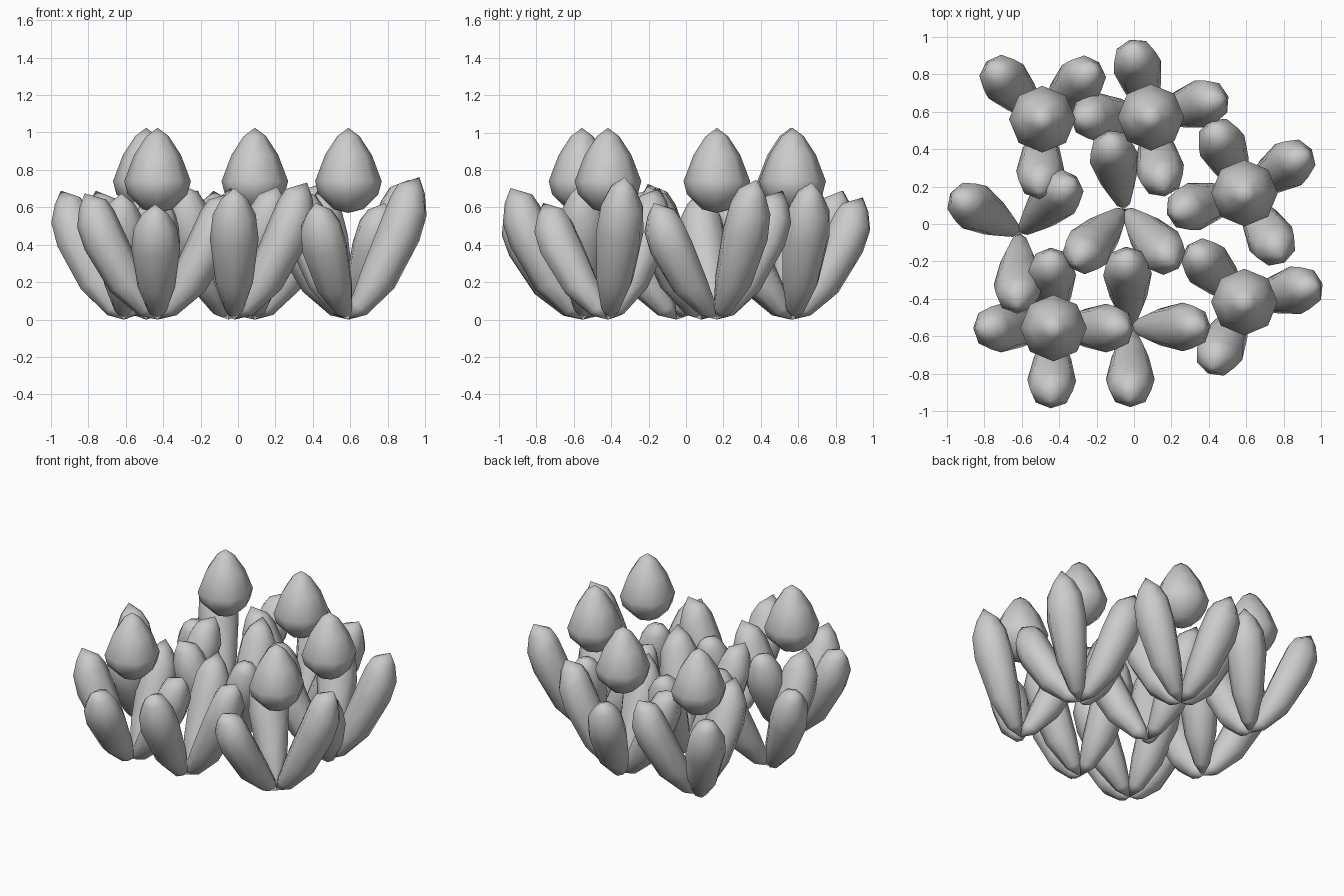
import bpy, math
from math import sin, cos, radians, pi

if "Cube" in bpy.data.objects:
    bpy.data.objects.remove(bpy.data.objects["Cube"])

def mesh_object(name, rings, tip_low, tip_high):
    """Skin equal-sized rings of points, closing both ends with a point."""
    n = len(rings[0])
    verts = [p for r in rings for p in r] + [tip_low, tip_high]
    lo, hi = len(verts) - 2, len(verts) - 1
    faces = []
    for k in range(len(rings) - 1):
        for i in range(n):
            j = (i + 1) % n
            faces.append((k*n + i, k*n + j, (k+1)*n + j, (k+1)*n + i))
    last = (len(rings) - 1) * n
    for i in range(n):
        j = (i + 1) % n
        faces.append((lo, j, i))
        faces.append((last + i, last + j, hi))
    me = bpy.data.meshes.new(name)
    me.from_pydata(verts, [], faces)
    ob = bpy.data.objects.new(name, me)
    bpy.context.collection.objects.link(ob)
    bpy.ops.object.select_all(action='DESELECT')
    ob.select_set(True)
    bpy.context.view_layer.objects.active = ob
    bpy.ops.object.mode_set(mode='EDIT')
    bpy.ops.mesh.select_all(action='SELECT')
    bpy.ops.mesh.normals_make_consistent(inside=False)
    bpy.ops.object.mode_set(mode='OBJECT')
    bpy.ops.object.shade_smooth_by_angle(angle=radians(55))
    return ob

# leaf sections: outer (reach, z), inner (reach, z), half width
LEAF = [((0.10, 0.025), (0.01, 0.09), 0.05),
        ((0.25, 0.16), (0.07, 0.25), 0.10),
        ((0.385, 0.40), (0.17, 0.49), 0.13),
        ((0.425, 0.53), (0.23, 0.63), 0.115),
        ((0.415, 0.64), (0.27, 0.69), 0.07)]

def leaf(x, y, angle, zs):
    a = radians(angle)
    def place(r, w, z):
        r *= 1.01
        return (x + r*cos(a) - w*sin(a), y + r*sin(a) + w*cos(a), z*zs)
    rings = []
    for (ro, zo), (ri, zi), w in LEAF:
        rc, zc, dr, dz = (ro+ri)/2, (zo+zi)/2, (ro-ri)/2, (zo-zi)/2
        rings.append([place(rc + dr*cos(t), w*sin(t), zc + dz*cos(t))
                      for t in (2*pi*i/8 for i in range(8))])
    mesh_object("leaf", rings, place(0, 0, 0), place(0.385, 0, 0.725))

# bud profile: radius, z
BUD = [(0.08, 0.59), (0.16, 0.67), (0.178, 0.74), (0.125, 0.88), (0.06, 0.98)]

def bud(x, y):
    rings = [[(x + r*cos(t), y + r*sin(t), z)
              for t in (2*pi*i/8 for i in range(8))] for r, z in BUD]
    mesh_object("flower_bud", rings, (x, y, 0.57), (x, y, 1.025))

# plants: x, y, has bud, leaves as (angle, height scale)
PLANTS = [
    (-0.49, 0.56, True, [(134, .95), (45, .95), (268, .93)]),
    (0.09, 0.57, True, [(105, .9), (15, 1.01), (180, .93), (-80, .93)]),
    (0.59, 0.165, True, [(115, .95), (33, 1.03), (-60, .86), (195, .93)]),
    (0.59, -0.417, True, [(135, .97), (13, 1.05), (243, .86)]),
    (-0.43, -0.556, True, [(180, .93), (268, .85), (92, .95), (0, .93)]),
    (-0.61, -0.05, False, [(150, .95), (45, 1.0), (268, .93)]),
    (-0.05, 0.08, False, [(102, .95), (227, 1.0), (-48, .98)]),
    (-0.02, -0.55, False, [(0, 1.01), (93, .97), (270, .97)]),
]
for x, y, has_bud, leaves in PLANTS:
    for ang, zs in leaves:
        leaf(x, y, ang, zs)
    if has_bud:
        bud(x, y)
